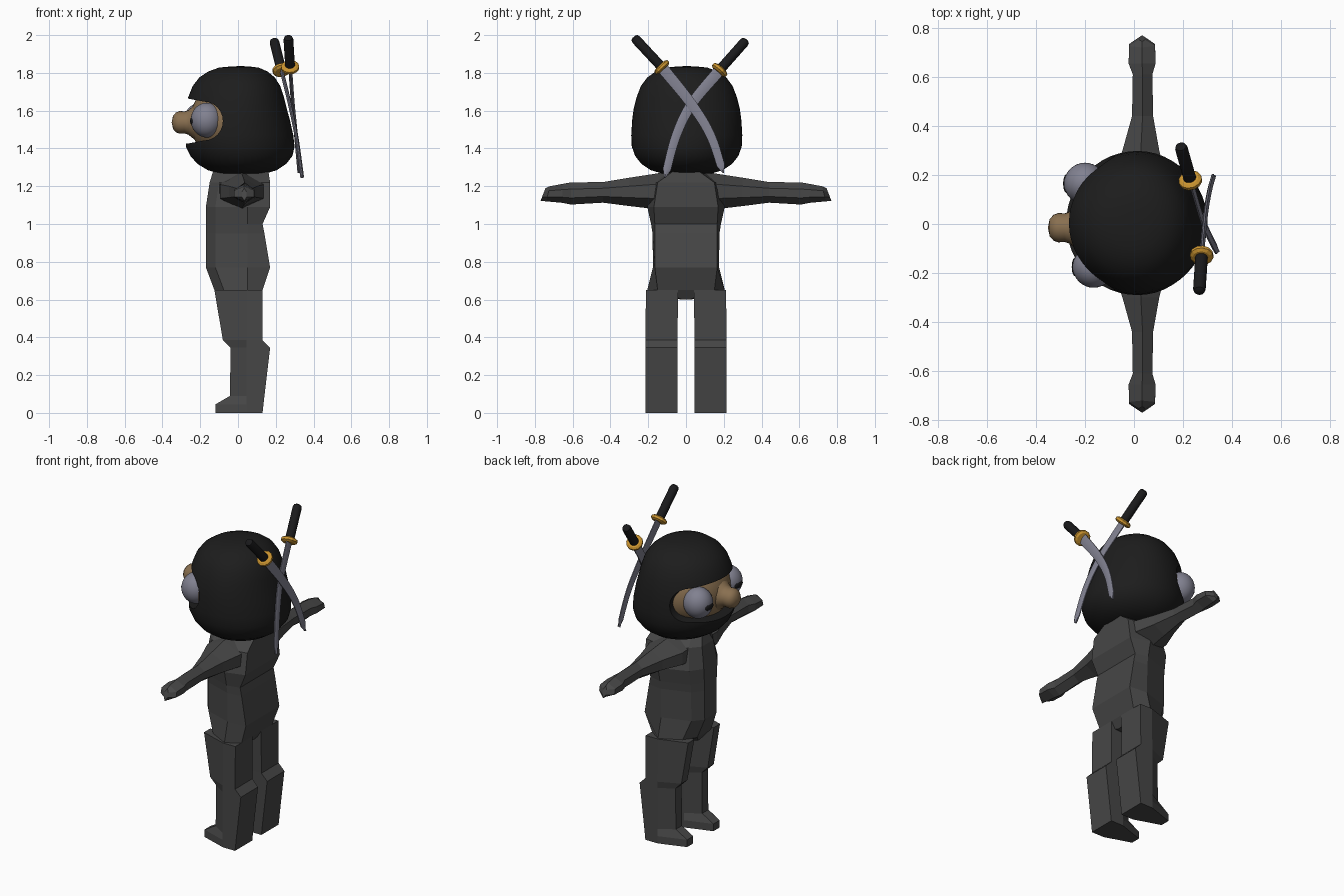
import bpy, bmesh, math
from mathutils import Vector

if "Cube" in bpy.data.objects:
    bpy.data.objects.remove(bpy.data.objects["Cube"])


def mat(name, c):
    m = bpy.data.materials.new(name)
    m.diffuse_color = (*c, 1)
    m.use_nodes = True
    m.node_tree.nodes["Principled BSDF"].inputs["Base Color"].default_value = m.diffuse_color
    return m


CLOTH = mat("cloth", (.062, .062, .062))
HOOD = mat("hood_black", (.012, .012, .012))
SKIN = mat("skin", (.25, .16, .08))
EYE = mat("eye_grey", (.22, .22, .28))
DARK = mat("dark", (.01, .01, .011))
GOLD = mat("gold", (.6, .3, .03))


def add(name, bm, m, smooth=None):
    bmesh.ops.remove_doubles(bm, verts=bm.verts, dist=1e-5)
    bmesh.ops.recalc_face_normals(bm, faces=bm.faces)
    me = bpy.data.meshes.new(name)
    bm.to_mesh(me)
    bm.free()
    ob = bpy.data.objects.new(name, me)
    bpy.context.collection.objects.link(ob)
    me.materials.append(m)
    if smooth:
        finish_smooth(ob, smooth)
    return ob


def finish_smooth(ob, angle):
    bpy.ops.object.select_all(action='DESELECT')
    ob.select_set(True)
    bpy.context.view_layer.objects.active = ob
    bpy.ops.object.shade_smooth_by_angle(angle=math.radians(angle))


def loft(name, rings, m, smooth=None):
    """Skin a list of equal-length point rings and cap both ends."""
    bm = bmesh.new()
    rs = [[bm.verts.new(p) for p in r] for r in rings]
    n = len(rs[0])
    for a, b in zip(rs, rs[1:]):
        for i in range(n):
            j = (i + 1) % n
            bm.faces.new((a[i], a[j], b[j], b[i]))
    bm.faces.new(rs[0])
    bm.faces.new(rs[-1])
    return add(name, bm, m, smooth)


def lathe(profile, origin, axis, sides):
    """Rings of (radius, distance) turned around an axis."""
    axis = Vector(axis).normalized()
    u = axis.orthogonal().normalized()
    v = axis.cross(u)
    return [[Vector(origin) + axis * d + (u * math.cos(t) + v * math.sin(t)) * r
             for t in (2 * math.pi * i / sides for i in range(sides))]
            for r, d in profile]


def ball(name, c, r, m):
    bm = bmesh.new()
    bmesh.ops.create_uvsphere(bm, u_segments=32, v_segments=18, radius=1)
    for p in bm.verts:
        p.co = Vector(c) + Vector([p.co[i] * r[i] for i in range(3)])
    return add(name, bm, m, 60)


# torso: z, front x, back x, half width, half width of the back
def torso_ring(z, xf, xb, w, wb):
    half = [(xf, w * .33), (xf + .05, w * .68), (.05, w), (xb, wb)]
    return [(x, y, z) for x, y in half] + [(x, -y, z) for x, y in reversed(half)]


loft("torso", [torso_ring(*r) for r in (
    (.60, -.09, .10, .03, .02), (.65, -.125, .13, .205, .15),
    (.77, -.17, .17, .175, .165), (.95, -.17, .14, .177, .165),
    (1.0, -.17, .13, .185, .165), (1.09, -.17, .17, .205, .17),
    (1.22, -.15, .17, .17, .15), (1.285, -.13, .16, .08, .06))], CLOTH)


# leg: flat back, narrow chamfered front
def leg_ring(s, z, xf, xb, yi, yo):
    c, h = (yi + yo) / 2, (yo - yi) / 2
    pts = [(xf, .03), (.045, h), (xb, h), (xb, -h), (.045, -h), (xf, -.03)]
    return [(x, s * (c + y), z) for x, y in pts]


# arm: six sided; y, centre x, half depth, bottom z, top z
def arm_ring(s, y, cx, hx, z0, z1, slant=0):
    zc, hz = (z0 + z1) / 2, (z1 - z0) / 2
    return [(cx + a * hx, s * (y - slant * b), zc + b * hz)
            for a, b in ((0, 1), (1, .4), (1, -.4), (0, -1), (-1, -.4), (-1, .4))]


for s, side in ((1, "left"), (-1, "right")):
    loft(side + "_leg", [leg_ring(s, *r) for r in (
        (0, -.12, .13, .045, .215), (.045, -.12, .135, .045, .215),
        (.09, -.042, .14, .045, .215), (.345, -.04, .17, .045, .215),
        (.385, -.08, .13, .045, .215), (.65, -.125, .13, .042, .212))], CLOTH)
    loft(side + "_arm", [arm_ring(s, *r) for r in (
        (.05, .02, .12, 1.07, 1.285), (.17, .02, .115, 1.08, 1.265),
        (.30, .028, .075, 1.095, 1.245), (.44, .035, .043, 1.113, 1.222),
        (.61, .035, .04, 1.103, 1.22), (.655, .033, .055, 1.112, 1.212),
        (.73, .033, .053, 1.12, 1.20, .01), (.757, .033, .012, 1.122, 1.19, .013))], CLOTH)

# hood, leaning in at the upper back, with a rounded visor opening cut through
prof = ((.001, 1.262), (.13, 1.267), (.19, 1.285), (.24, 1.318), (.273, 1.36), (.291, 1.41),
        (.294, 1.47), (.289, 1.55), (.281, 1.61), (.266, 1.67), (.243, 1.73),
        (.21, 1.775), (.165, 1.807), (.11, 1.828), (.05, 1.834), (.001, 1.836))
rings = lathe(prof, (.015, .004, 0), (0, 0, 1), 48)
for p in (p for r in rings for p in r):
    if p.x > .015:
        p.x = .015 + (p.x - .015) * (1 - .14 * min(1, max(0, (p.z - 1.37) / .25)))
    elif p.z < 1.41:
        p.x += (1.41 - p.z) * .12
    else:
        p.x = .015 + (p.x - .015) * (1 + .05 * min(1, max(0, (p.z - 1.5) / .15)))
hood = loft("hood", rings, HOOD)
outline = [(-.6, 1.67), (-.27, 1.665)]
outline += [(-.18 + .1 * math.cos(math.radians(a)), 1.545 + .103 * math.sin(math.radians(a)))
            for a in range(90, -91, -15)]
outline += [(-.27, 1.425), (-.6, 1.415)]
cutter = loft("visor_cutter", [[(x, y, z) for x, z in outline] for y in (-.6, .6)], HOOD)
cutter.hide_render = True
mod = hood.modifiers.new("visor", 'BOOLEAN')
mod.object, mod.operation, mod.solver = cutter, 'DIFFERENCE', 'EXACT'
bpy.ops.object.select_all(action='DESELECT')
hood.select_set(True)
bpy.context.view_layer.objects.active = hood
bpy.ops.object.modifier_apply(modifier="visor")
bpy.data.objects.remove(cutter)
finish_smooth(hood, 35)

# face, nose and eyes
ball("face", (-.012, 0, 1.545), (.245, .257, .22), SKIN)
nose = ((.001, 0), (.11, 0), (.105, .035), (.085, .06), (.065, .085), (.058, .105),
        (.06, .13), (.053, .15), (.035, .166), (.001, .173))
loft("nose", lathe(nose, (-.178, -.015, 1.538), (-1, 0, 0), 24), SKIN, 60)
for side, c in (("left", (-.2, .165, 1.55)), ("right", (-.165, -.175, 1.55))):
    ball(side + "_eye", c, (.085, .085, .092), EYE)
    ball(side + "_pupil", Vector(c) + Vector((-.075, 0, -.005)), (.014, .038, .022), DARK)


# swords: pommel, guard, then the blade points down to the tip
def sword(name, pommel, guard, *blade):
    p, g = Vector(pommel), Vector(guard)
    L = (g - p).length
    loft(name + "_grip", lathe(((.012, 0), (.022, .006), (.026, .02), (.026, L)),
                               p, g - p, 16), DARK, 40)
    loft(name + "_guard", lathe(((.036, -.015), (.048, -.007), (.048, .007), (.036, .015)),
                                g, g - p, 12), GOLD)
    # smooth curve through the blade points
    k = [g] + [Vector(b) for b in blade]
    k = [2 * k[0] - k[1]] + k + [2 * k[-1] - k[-2]]
    path = []
    for i in range(1, len(k) - 2):
        a, b, c, d = k[i - 1:i + 3]
        for t in (j / 5 for j in range(5)):
            path.append(.5 * (2 * b + (c - a) * t + (2 * a - 5 * b + 4 * c - d) * t * t
                              + (3 * b - a - 3 * c + d) * t ** 3))
    path.append(k[-2])
    rings = []
    for i, q in enumerate(path):
        tan = (path[min(i + 1, len(path) - 1)] - path[max(i - 1, 0)]).normalized()
        w = tan.cross(Vector((1, 0, 0))).normalized()
        n = w.cross(tan)
        f = i / (len(path) - 1)
        hw = .03 - .009 * f if f < 1 else .003
        rings.append([q + w * hw + n * .003, q + n * .01, q - w * hw + n * .003,
                      q - w * hw - n * .003, q - n * .01, q + w * hw - n * .003])
    loft(name + "_blade", rings, EYE, 40)


sword("sword_one", (.266, -.277, 1.99), (.276, -.128, 1.83),
      (.29, .025, 1.64), (.307, .13, 1.47), (.325, .197, 1.27))
sword("sword_two", (.19, .32, 1.975), (.23, .178, 1.815),
      (.274, .03, 1.635), (.31, -.055, 1.46), (.34, -.112, 1.245))
